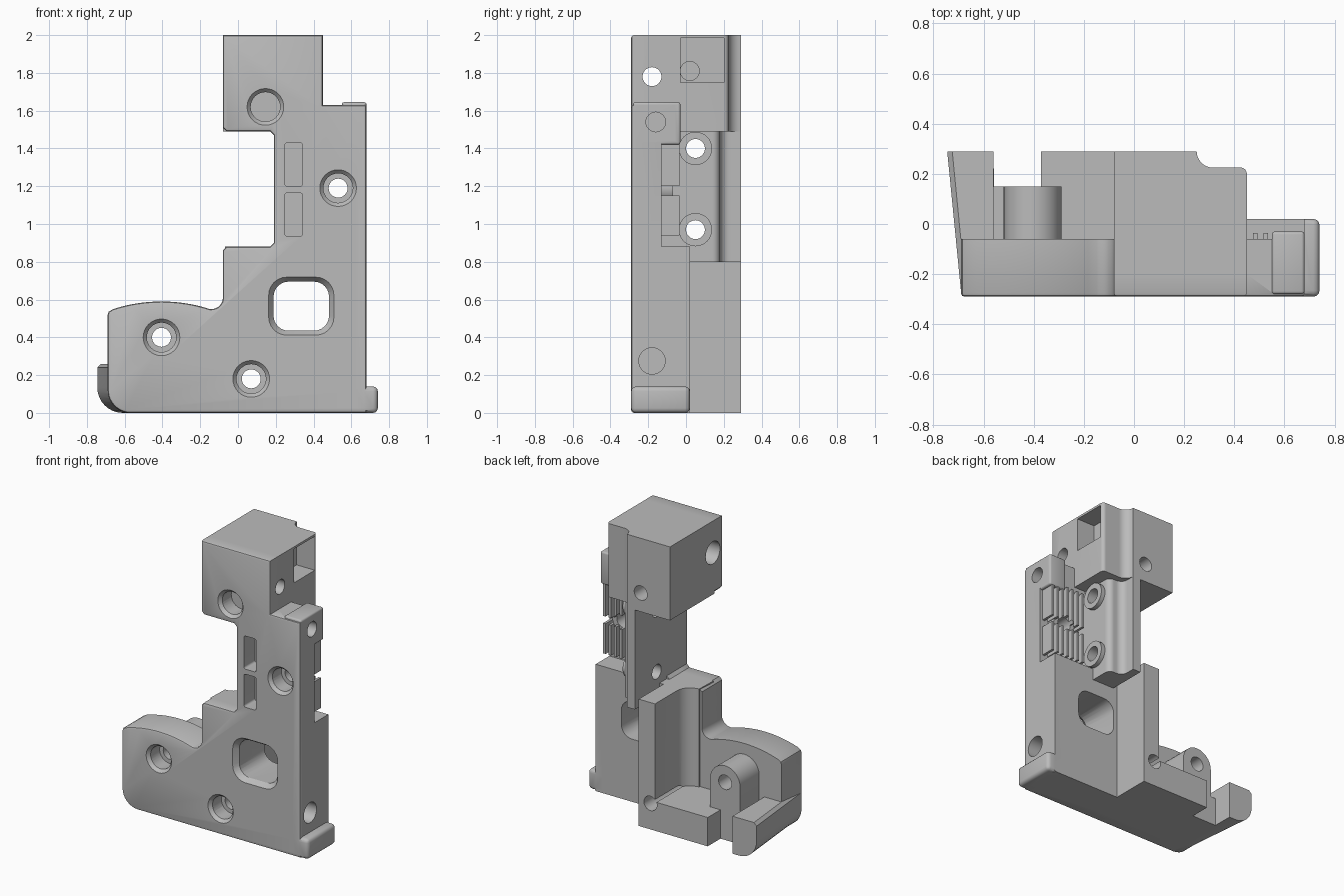
import bpy, bmesh
from math import sin, cos, radians
from mathutils import Vector, Matrix

if "Cube" in bpy.data.objects:
    bpy.data.objects.remove(bpy.data.objects["Cube"], do_unlink=True)

grey = bpy.data.materials.new("plain grey")
grey.use_nodes = True
colour = (0.5, 0.5, 0.5, 1)
grey.diffuse_color = colour
grey.node_tree.nodes["Principled BSDF"].inputs["Base Color"].default_value = colour


def finish(name, bm):
    bmesh.ops.recalc_face_normals(bm, faces=bm.faces)
    me = bpy.data.meshes.new(name)
    bm.to_mesh(me)
    bm.free()
    me.materials.append(grey)
    ob = bpy.data.objects.new(name, me)
    bpy.context.collection.objects.link(ob)
    return ob


def arc(cx, cy, r, start, end, n=8):
    angles = [radians(start + (end - start) * i / n) for i in range(n + 1)]
    return [(cx + r * cos(a), cy + r * sin(a)) for a in angles]


def prism(name, pts, axis, a, b, round_front=0, move=None):
    """Extrude an outline along y (x,z points) or z (x,y points)."""
    bm = bmesh.new()
    put = (lambda p, t: (p[0], t, p[1])) if axis == "y" else (lambda p, t: (p[0], p[1], t))
    first = [bm.verts.new(put(move(p) if move else p, a)) for p in pts]
    last = [bm.verts.new(put(p, b)) for p in pts]
    cap = bm.faces.new(first)
    bm.faces.new(last[::-1])
    for i in range(len(pts)):
        j = (i + 1) % len(pts)
        bm.faces.new((first[i], last[i], last[j], first[j]))
    if round_front:
        bmesh.ops.recalc_face_normals(bm, faces=bm.faces)
        bmesh.ops.bevel(bm, geom=list(cap.edges), offset=round_front, segments=2,
                        profile=0.5, affect="EDGES", clamp_overlap=False)
    return finish(name, bm)


def box(name, x, y, z, bevel=0):
    bm = bmesh.new()
    bmesh.ops.create_cube(bm, size=1)
    for v in bm.verts:
        v.co = [lo + (c + 0.5) * (hi - lo) for c, (lo, hi) in zip(v.co, (x, y, z))]
    if bevel:
        bmesh.ops.bevel(bm, geom=list(bm.edges), offset=bevel, segments=3,
                        profile=0.5, affect="EDGES")
    return finish(name, bm)


def rod(name, start, end, r1, r2=None):
    bm = bmesh.new()
    a, b = Vector(start), Vector(end)
    turn = (b - a).to_track_quat("Z", "Y").to_matrix().to_4x4()
    bmesh.ops.create_cone(bm, cap_ends=True, segments=32, radius1=r1, radius2=r2 or r1,
                          depth=(b - a).length, matrix=Matrix.Translation((a + b) / 2) @ turn)
    return finish(name, bm)


def rounded_rect(cx, cz, w, h, r):
    pts = []
    for k, (sx, sz) in enumerate(((1, 1), (-1, 1), (-1, -1), (1, -1))):
        pts += arc(cx + sx * (w - r), cz + sz * (h - r), r, 90 * k, 90 * k + 90, 6)
    return pts


# Front plate with wing, neck and head outline
outline = arc(-.57, .12, .12, 270, 180)
outline += [(-.69, .52), (-.685, .535)] + arc(-.405, -.24, .83, 108, 72, 14)
outline += arc(-.14, .61, .06, 270, 360)
outline += [(-.08, .86), (-.06, .88), (.17, .88), (.19, .9), (.19, 1.47), (.17, 1.49),
            (-.06, 1.49), (-.08, 1.51), (-.08, 2), (.45, 2), (.45, 1.63), (.68, 1.63), (.68, 0)]
body = prism("bracket_body", outline, "y", -.29, -.06, .014)

# Recess behind the rib field
cuts = [box("rib_recess", (.3, .8), (-.13, .1), (.87, 1.44))]

# Solid parts behind the plate
parts = [
    box("lower_panel", (.1, .68), (-.2, .02), (0, .88)),
    box("foot", (.6, .74), (-.29, .02), (0, .14), .025),
    box("lug", (.55, .68), (-.28, -.03), (1.42, 1.645), .012),
    prism("back_wall", [(.16, -.2), (.16, .29), (.035, .29)]
          + arc(-.065, .05, .1, 0, -90) + [(-.07, -.2)], "z", 0, .88),
    prism("neck", [(.19, -.2), (.19, .29), (.25, .29)] + arc(.3, .23, .05, 180, 270)
          + arc(.32, .14, .04, 90, 0) + [(.36, -.2)], "z", .8, 1.55),
    prism("head", [(-.08, -.2), (-.08, .29), (.25, .29)] + arc(.315, .29, .065, 180, 270)
          + arc(.425, .2, .025, 90, 0) + [(.45, -.2)], "z", 1.49, 2),
    prism("floor_ledge", [(.1, -.2), (.1, .29), (-.37, .29), (-.37, .15), (-.58, .15),
                          (-.58, -.2)], "z", 0, .2),
    prism("screw_boss", [(-.52, .05)] + arc(-.405, .4, .115, 180, 0, 16) + [(-.29, .05)],
          "y", -.2, .15),
    prism("hook", [(-.56, 0)] + arc(-.61, .135, .135, 270, 180)
          + [(-.745, .24), (-.725, .26), (-.56, .26)], "y", -.27, .29,
          move=lambda p: (p[0] + (.055 if p[0] < -.57 else 0), p[1])),
    rod("rib_hub", (.53, -.2, 1.19), (.53, -.07, 1.19), .085),
]
for z in (.97, 1.4):
    parts.append(rod("side_boss", (.3, .05, z), (.39, .05, z), .088))
for i in range(7):
    x = .39 + i * .042
    for low, high in ((.94, 1.15), (1.2, 1.45)):
        parts.append(box("rib", (x, x + .018), (-.2, -.035), (low, high)))

# Front screw holes: chamfer, counterbore, clearance hole
for x, z in ((.145, 1.62), (.53, 1.19), (-.405, .4), (.07, .18)):
    cuts.append(rod("screw_hole", (x, -.4, z), (x, .4, z), .05))
    cuts.append(rod("counterbore", (x, -.35, z), (x, -.17, z), .078))
    cuts.append(rod("chamfer", (x, -.3, z), (x, -.265, z), .106, .075))

# Side holes through the neck and head, and blind holes in the edge
for z in (.97, 1.4):
    cuts.append(rod("neck_hole", (0, .05, z), (.6, .05, z), .05))
cuts.append(rod("head_hole", (-.2, -.18, 1.78), (.6, -.18, 1.78), .05))
cuts.append(rod("head_counterbore", (-.2, -.18, 1.78), (.06, -.18, 1.78), .078))
cuts.append(rod("lug_hole", (.58, -.16, 1.54), (.8, -.16, 1.54), .052))
cuts.append(rod("edge_hole", (.58, -.18, .275), (.8, -.18, .275), .07))

# Head pocket with a small hole
cuts.append(box("head_pocket", (.31, .6), (-.03, .2), (1.75, 1.985)))
cuts.append(rod("pocket_hole", (.25, .02, 1.81), (.6, .02, 1.81), .05))

# Window with chamfered front rim, and two slots
wide = rounded_rect(.335, .565, .18, .16, .1)
cuts.append(prism("window", rounded_rect(.335, .565, .147, .13, .08), "y", -.4, .1))
cuts.append(prism("window_rim", [(.335 + (x - .335) * .8, .565 + (z - .565) * .8)
                                 for x, z in wide], "y", -.3, -.25,
                  move=lambda p: (.335 + (p[0] - .335) / .8, .565 + (p[1] - .565) / .8)))
for z, h in ((1.05, .115), (1.315, .115)):
    cuts.append(prism("slot", rounded_rect(.295, z, .047, h, .015), "y", -.4, -.17))


# Join the parts, then cut the openings
def combine(tool, operation):
    mod = body.modifiers.new(tool.name, "BOOLEAN")
    mod.operation, mod.solver, mod.object = operation, "EXACT", tool
    tool.hide_render = True


combine(cuts[0], "DIFFERENCE")
for part in parts:
    combine(part, "UNION")
for cut in cuts[1:]:
    combine(cut, "DIFFERENCE")
bpy.context.view_layer.update()
result = bpy.data.meshes.new_from_object(body.evaluated_get(bpy.context.evaluated_depsgraph_get()))
body.modifiers.clear()
body.data = result
body.data.materials.clear()
body.data.materials.append(grey)
for tool in parts + cuts:
    bpy.data.objects.remove(tool, do_unlink=True)

# Smooth the round faces, keep the edges crisp
bpy.ops.object.select_all(action="DESELECT")
body.select_set(True)
bpy.context.view_layer.objects.active = body
bpy.ops.object.shade_smooth_by_angle(angle=radians(30))
